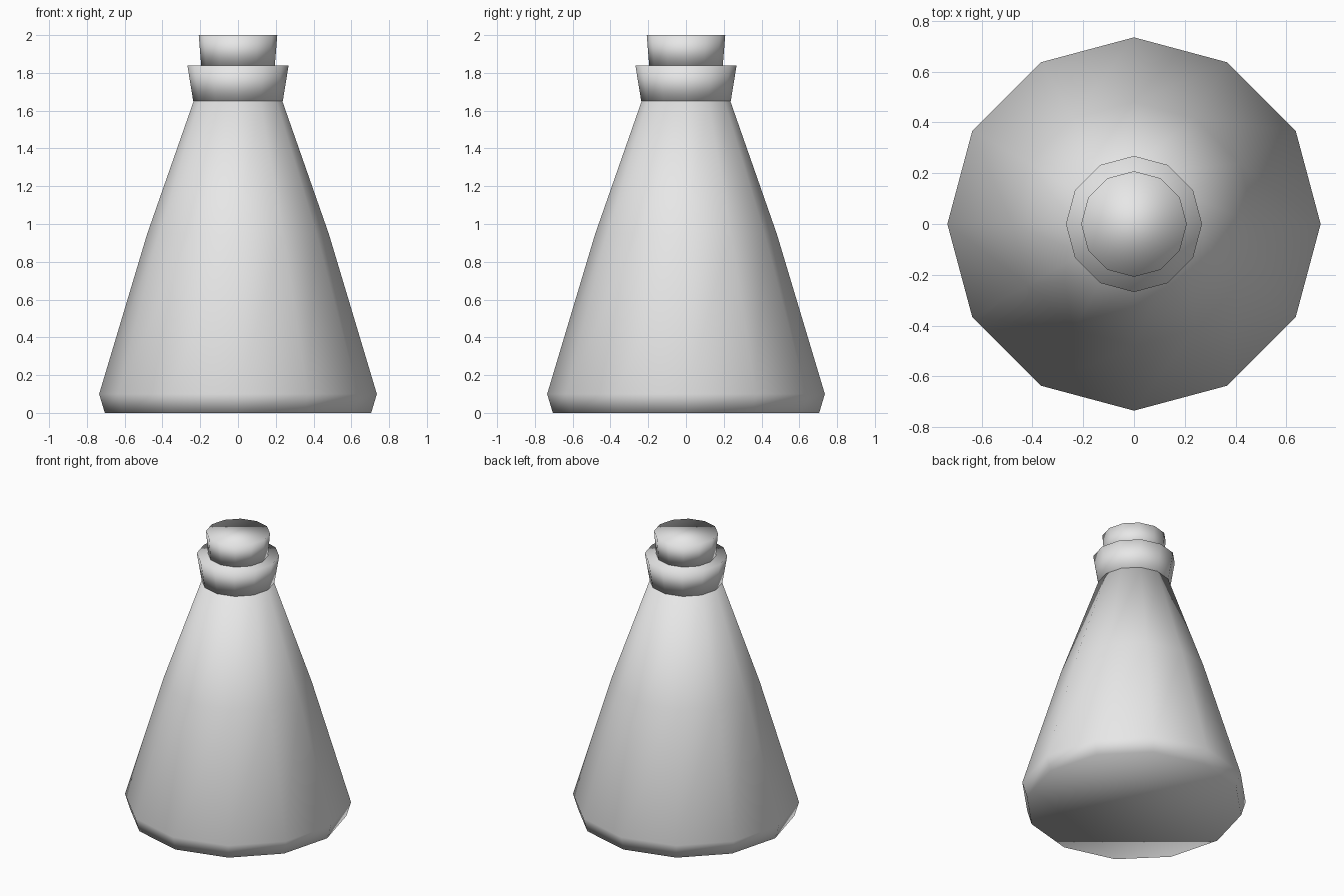
import bpy, bmesh
from math import cos, sin, tau

SIDES = 12

cube = bpy.data.objects.get("Cube")
if cube:
    bpy.data.objects.remove(cube, do_unlink=True)

# Single plain grey for every part
grey = bpy.data.materials.new("plain grey")
grey.use_nodes = True
colour = (0.8, 0.8, 0.8, 1)
grey.diffuse_color = colour
grey.node_tree.nodes["Principled BSDF"].inputs["Base Color"].default_value = colour


def turned_part(name, profile):
    """Closed, smooth, low-sided solid from (radius, height) pairs, bottom to top."""
    bm = bmesh.new()
    rings = [[bm.verts.new((r * cos(tau * i / SIDES), r * sin(tau * i / SIDES), z))
              for i in range(SIDES)] for r, z in profile]
    for low, high in zip(rings, rings[1:]):
        for i in range(SIDES):
            j = (i + 1) % SIDES
            bm.faces.new((low[i], low[j], high[j], high[i]))
    bm.faces.new(rings[0][::-1])
    bm.faces.new(rings[-1])
    for face in bm.faces:
        face.smooth = True
    mesh = bpy.data.meshes.new(name)
    bm.to_mesh(mesh)
    bm.free()
    mesh.materials.append(grey)
    obj = bpy.data.objects.new(name, mesh)
    bpy.context.collection.objects.link(obj)
    return obj


# Conical flask with a bevelled foot
turned_part("flask_body", [(0.705, 0), (0.735, 0.1), (0.48, 0.95), (0.235, 1.65)])
# Flared lip around the neck
turned_part("neck_collar", [(0.237, 1.65), (0.268, 1.84)])
# Tapered cork
turned_part("stopper", [(0.195, 1.84), (0.208, 2.0)])
